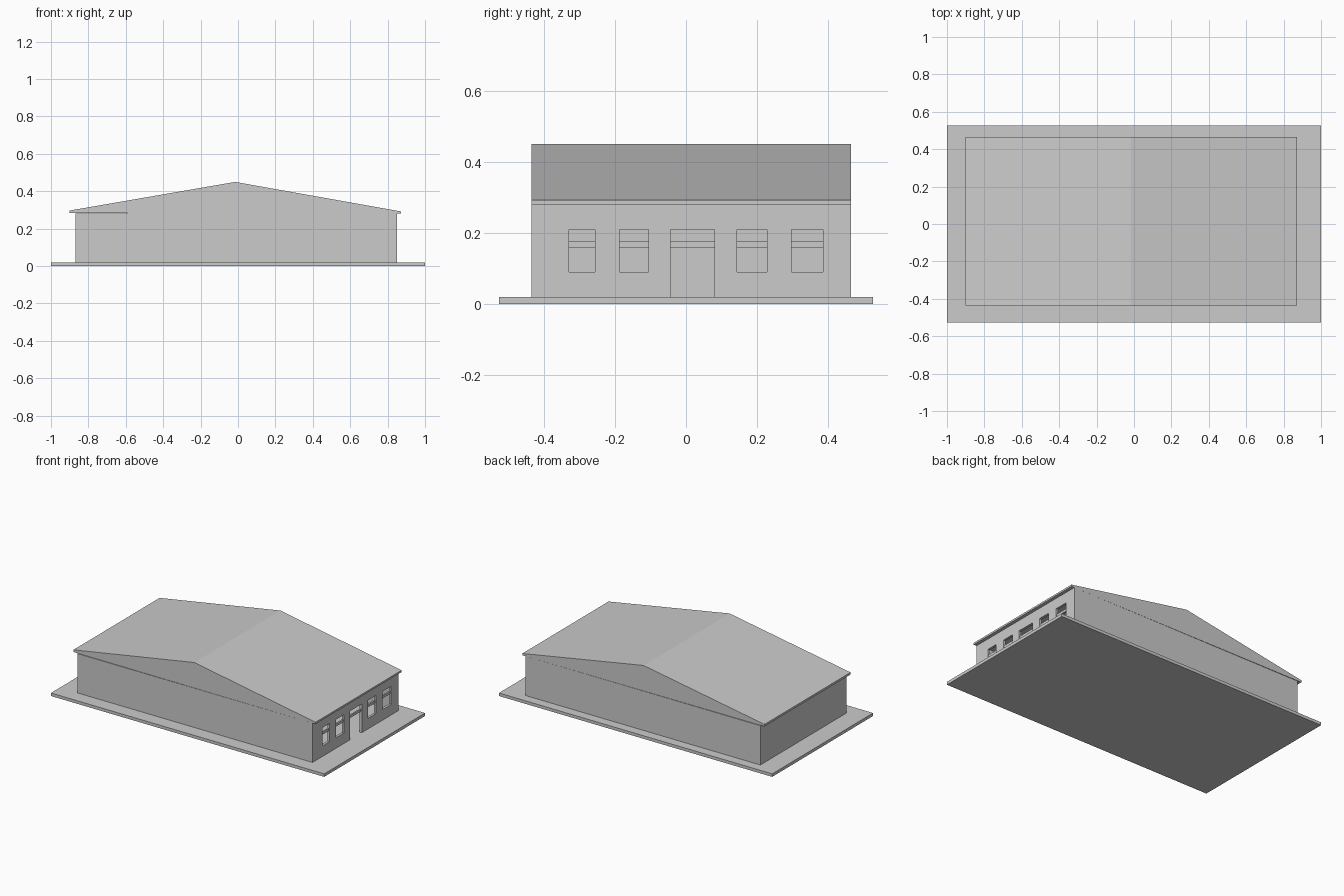
import bpy
import bmesh

if "Cube" in bpy.data.objects:
    bpy.data.objects.remove(bpy.data.objects["Cube"])

X0, X1 = -0.87, 0.85        # wall extents
Y0, Y1 = -0.435, 0.465
FLOOR, EAVE = 0.02, 0.28
T = 0.016                   # wall thickness


def finish(name, bm):
    bmesh.ops.recalc_face_normals(bm, faces=bm.faces)
    mesh = bpy.data.meshes.new(name)
    bm.to_mesh(mesh)
    bm.free()
    ob = bpy.data.objects.new(name, mesh)
    bpy.context.collection.objects.link(ob)
    return ob


def boxes(name, spans):
    """One object made of boxes given as (x0, x1, y0, y1, z0, z1)."""
    bm = bmesh.new()
    for x0, x1, y0, y1, z0, z1 in spans:
        vs = bmesh.ops.create_cube(bm, size=1)["verts"]
        bmesh.ops.scale(bm, vec=(x1 - x0, y1 - y0, z1 - z0), verts=vs)
        bmesh.ops.translate(bm, vec=((x0 + x1) / 2, (y0 + y1) / 2, (z0 + z1) / 2), verts=vs)
    return finish(name, bm)


def cut(target, cutter):
    mod = target.modifiers.new("cut", "BOOLEAN")
    mod.operation = "DIFFERENCE"
    mod.solver = "EXACT"
    mod.object = cutter
    bpy.context.view_layer.objects.active = target
    bpy.ops.object.modifier_apply(modifier=mod.name)
    bpy.data.objects.remove(cutter, do_unlink=True)


# Ground slab
boxes("base_slab", [(-1, 1, -0.527, 0.527, 0, FLOOR)])

# Hollow walls with the entrance and windows in the right end
walls = boxes("walls", [(X0, X1, Y0, Y1, FLOOR, EAVE)])
cut(walls, boxes("room_cutter", [(X0 + T, X1 - T, Y0 + T, Y1 - T, 0, 0.4)]))
windows = [(-0.33, -0.256), (-0.187, -0.105), (0.143, 0.228), (0.297, 0.386)]
door = (-0.044, 0.08)
openings = [(a, b, 0.09, 0.21) for a, b in windows] + [(*door, 0.0, 0.21)]
cut(walls, boxes("opening_cutter", [(X1 - 0.06, X1 + 0.05, *o) for o in openings]))

# Transom bars across each opening
boxes("transom_bars", [(X1 - T, X1 - 0.006, a, b, 0.159, 0.175)
                       for a, b in windows + [door]])

# Gable roof: flush gables, overhanging eaves
profile = [(-0.90, EAVE + 0.003), (0.872, EAVE), (0.872, 0.292),
           (-0.015, 0.45), (-0.90, 0.297)]
bm = bmesh.new()
face = bm.faces.new([bm.verts.new((x, Y0, z)) for x, z in profile])
ext = bmesh.ops.extrude_face_region(bm, geom=[face], use_keep_orig=True)["geom"]
bmesh.ops.translate(bm, vec=(0, Y1 - Y0, 0),
                    verts=[g for g in ext if isinstance(g, bmesh.types.BMVert)])
finish("gable_roof", bm)
